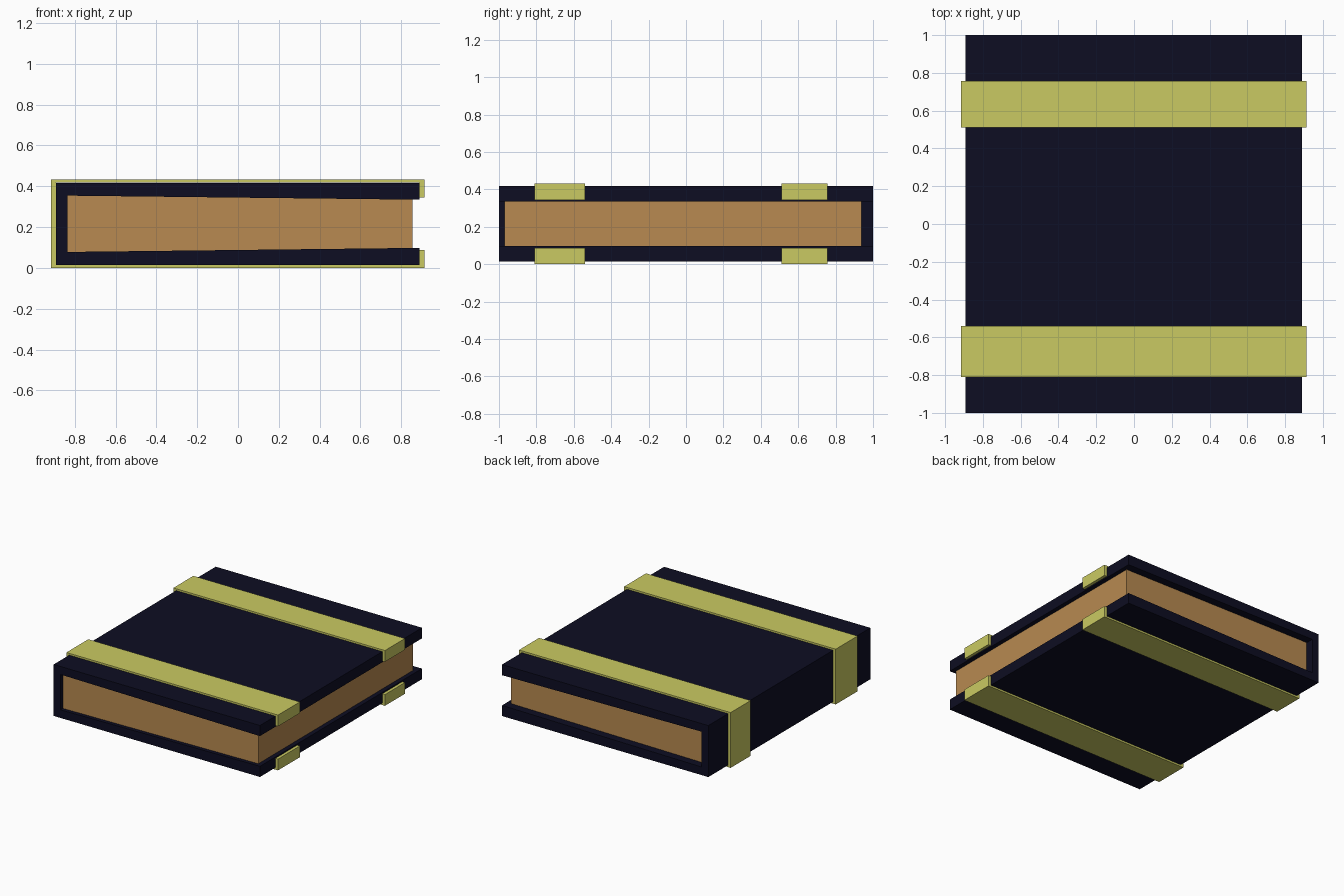
import bpy

default = bpy.data.objects.get("Cube")
if default:
    bpy.data.objects.remove(default, do_unlink=True)


def make_material(name, rgb):
    mat = bpy.data.materials.new(name)
    mat.use_nodes = True
    mat.diffuse_color = (*rgb, 1)
    bsdf = mat.node_tree.nodes["Principled BSDF"]
    bsdf.inputs["Base Color"].default_value = (*rgb, 1)
    bsdf.inputs["Roughness"].default_value = 0.8
    return mat


def extrude_profile(name, profile, y0, y1, mat):
    """Extrude a closed (x, z) outline, listed counter-clockwise from the front."""
    n = len(profile)
    verts = [(x, y, z) for y in (y0, y1) for x, z in profile]
    faces = [tuple(range(n)), tuple(reversed(range(n, 2 * n)))]
    faces += [(i, i + n, (i + 1) % n + n, (i + 1) % n) for i in range(n)]
    mesh = bpy.data.meshes.new(name)
    mesh.from_pydata(verts, [], faces)
    mesh.materials.append(mat)
    obj = bpy.data.objects.new(name, mesh)
    bpy.context.collection.objects.link(obj)
    return obj


MID = 0.216  # height of the middle of the book


def mirrored(half):
    """Complete a lower half outline by reflecting it about the middle height."""
    return half + [(x, 2 * MID - z) for x, z in reversed(half)]


navy = make_material("dark navy cover", (0.004, 0.004, 0.016))
tan = make_material("tan paper", (0.48, 0.255, 0.082))
olive = make_material("yellow olive band", (0.59, 0.59, 0.122))

# Cover: spine on one side, boards thickening towards the open edge
cover = mirrored([(-0.893, 0.015), (0.89, 0.015), (0.89, 0.098), (-0.835, 0.078)])
# The outline must run round the spine, so the inner points come before the mirror
extrude_profile("cover", cover, -1, 1, navy)

# Page block, wedge shaped to fill the gap between the boards
pages = mirrored([(-0.84, 0.077), (0.855, 0.097)])
extrude_profile("pages", pages, -0.97, 0.937, tan)

# Bands wrapping the spine and boards, with a lip over each open edge
band = mirrored([(-0.916, 0), (0.913, 0), (0.913, 0.088), (0.888, 0.088),
                 (0.888, 0.014), (-0.892, 0.014)])
for name, y0, y1 in (("front_band", -0.81, -0.54), ("back_band", 0.51, 0.757)):
    extrude_profile(name, band, y0, y1, olive)
